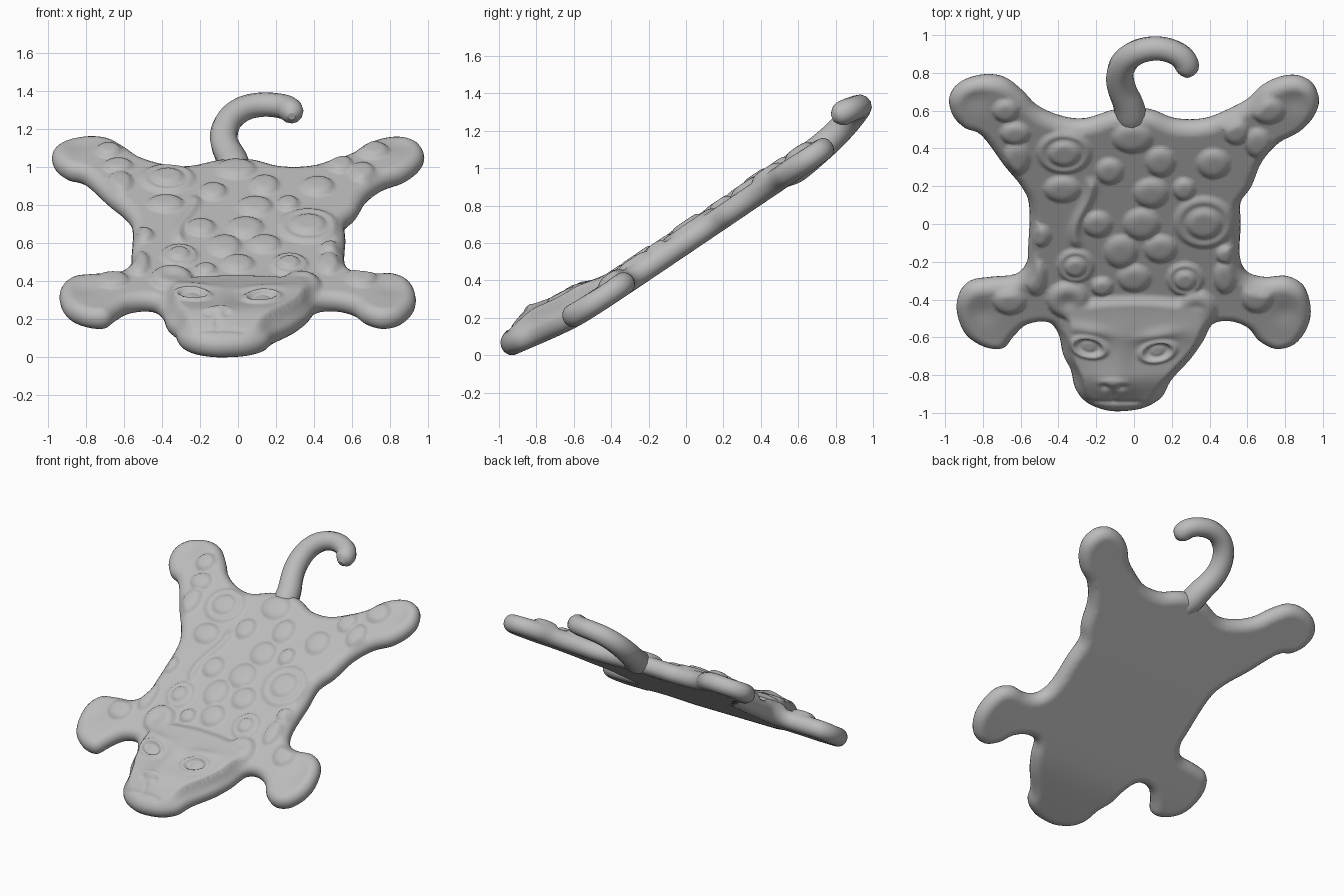
import bpy, bmesh, math
from mathutils import Vector
from mathutils.geometry import delaunay_2d_cdt

if "Cube" in bpy.data.objects:
    bpy.data.objects.remove(bpy.data.objects["Cube"])

R = 0.062        # half thickness of the pelt
STRETCH = 1.2    # plan length to length along the slope
STEP = 0.0135

grey = bpy.data.materials.new("grey")
grey.diffuse_color = (0.5, 0.5, 0.5, 1)
grey.use_nodes = True
grey.node_tree.nodes["Principled BSDF"].inputs["Base Color"].default_value = grey.diffuse_color

# Pelt outline seen in plan, control points counterclockwise from the chin
OUTLINE = [(-.05, -.985), (.06, -.965), (.15, -.91), (.2, -.82), (.3, -.71), (.37, -.61), (.42, -.52),
           (.51, -.505), (.6, -.54), (.66, -.61), (.75, -.655), (.85, -.63), (.92, -.54), (.935, -.44),
           (.9, -.335), (.81, -.285), (.69, -.29), (.6, -.26), (.56, -.17), (.565, 0), (.565, .12),
           (.625, .21), (.68, .34), (.77, .44), (.88, .5), (.955, .58), (.98, .66), (.945, .74), (.865, .778),
           (.77, .77), (.675, .725), (.6, .655), (.5, .6), (.37, .55), (.22, .55), (.08, .6), (-.09, .6),
           (-.26, .55), (-.39, .565), (-.51, .62), (-.59, .7), (-.68, .767), (-.79, .783), (-.91, .75),
           (-.975, .68), (-.965, .59), (-.9, .52), (-.81, .48), (-.69, .32), (-.6, .21), (-.555, .1),
           (-.56, -.12), (-.57, -.21), (-.63, -.275), (-.76, -.29), (-.87, -.31), (-.93, -.38), (-.935, -.48),
           (-.89, -.58), (-.79, -.645), (-.69, -.65), (-.63, -.58), (-.56, -.52), (-.455, -.51), (-.4, -.58),
           (-.375, -.69), (-.335, -.77), (-.31, -.87), (-.25, -.94), (-.15, -.98)]

# Raised spots: x, y, half width, half length
SPOTS = [(-.01, .455, .11, .08), (.14, .33, .08, .08), (.42, .32, .09, .08), (-.13, .28, .075, .07),
         (-.38, .185, .1, .07), (.09, .165, .095, .08), (.265, .185, .06, .06), (-.195, 0, .08, .07),
         (.04, 0, .1, .085), (-.07, -.145, .09, .09), (.14, -.13, .09, .075), (0, -.285, .09, .075),
         (.48, -.28, .06, .09), (.49, -.16, .06, .05), (.65, -.39, .085, .08), (-.66, -.41, .09, .07),
         (-.52, -.28, .06, .1), (-.5, -.06, .06, .06), (-.62, .35, .07, .09), (-.68, .6, .07, .06),
         (-.63, .48, .08, .06), (.71, .6, .09, .07), (.54, .49, .07, .07), (.655, .43, .07, .08),
         (-.17, -.33, .06, .05)]
RINGED = [(-.37, .38, .15, .115), (.37, .01, .165, .14), (-.31, -.22, .1, .09), (.27, -.29, .1, .09)]


def smooth(t):
    t = max(0, min(1, t))
    return t * t * (3 - 2 * t)


def ell(x, y, s):
    return math.hypot((x - s[0]) / s[2], (y - s[1]) / s[3])


def dome(x, y, s, height):
    q = ell(x, y, s)
    return height * (1 - q ** 4) if q < 1 else 0


def spread(pts, n=4):
    """Closed smooth curve through the points."""
    out = []
    for i in range(len(pts)):
        a, b, c, d = (Vector(pts[(i + k) % len(pts)]) for k in (-1, 0, 1, 2))
        for k in range(n):
            t = k / n
            out.append(0.5 * (2 * b + (c - a) * t + (2 * a - 5 * b + 4 * c - d) * t * t
                              + (3 * b - a - 3 * c + d) * t ** 3))
    return out


def mid(y):
    """Sloping middle surface, flatter under the head."""
    u = y + 0.6
    return 0.205 + 0.42 * u + 0.257 * (u + math.sqrt(u * u + 0.01)) / 2


def head(x, y):
    """Relief of the face; returns mask and height."""
    width = 0.23 + 0.17 * smooth((y + 0.95) / 0.4)
    cx = -0.08 + 0.09 * smooth((y + 0.95) / 0.45)
    m = smooth((width - abs(x - cx)) / 0.07) * smooth((-0.37 - 0.25 * x * x - y) / 0.05)
    h = 0.03 + 0.035 * smooth((-0.38 - y) / 0.2)
    h *= smooth((y + 1.02) / 0.25)
    h += 0.018 * math.exp(-ell(x, y, (-.1, -.84, .14, .1)) ** 2)          # muzzle
    h += 0.012 * math.exp(-ell(x, y, (-.075, -.7, .06, .16)) ** 2)        # nose bridge
    for ex, ey, tilt in ((-.24, -.625, -.15), (.125, -.65, .15)):         # eyes
        yy = y - tilt * (x - ex)
        q = ell(x, yy, (ex, ey, .085, .055))
        h -= 0.024 * math.exp(-q * q * 1.3)
        h += 0.022 * math.exp(-((q - 1) / 0.22) ** 2)
        h += 0.02 * math.exp(-ell(x, yy, (ex, ey, .04, .032)) ** 4)
        h += 0.014 * math.exp(-ell(x, yy, (ex, ey + .095, .11, .03)) ** 2)
    for nx in (-.155, -.065):                                             # nostrils
        h -= 0.014 * math.exp(-ell(x, y, (nx, -.845, .02, .018)) ** 2)
    h += 0.01 * math.exp(-ell(x, y, (-.11, -.82, .075, .025)) ** 4)       # nose
    h -= 0.012 * math.exp(-ell(x, y, (-.11, -.905, .012, .04)) ** 2)      # lip groove
    h -= 0.01 * math.exp(-((y + .945 + .25 * (x + .11) ** 2) / .012) ** 2) * smooth((.17 - abs(x + .11)) / .05)
    return m, h


def relief(x, y):
    h = max(dome(x, y, s, 0.027) for s in SPOTS)
    for s in RINGED:
        q = ell(x, y, s)
        h = max(h, dome(x, y, s, 0.034) - 0.016 * math.exp(-((q - 0.62) / 0.14) ** 2))
    sx = -0.27 + 0.045 * math.sin((y - 0.08) * 12)                        # winding fold
    h = max(h, 0.022 * math.exp(-((x - sx) / .025) ** 2) * smooth((.2 - abs(y - .06)) / .06))
    for s in ((-.35, -.40, .115, .1), (.33, -.45, .11, .105)):            # ears
        q = ell(x, y, s)
        h = max(h, dome(x, y, s, 0.045) - 0.02 * math.exp(-(q / 0.55) ** 2))
    for px, py in ((-.84, .66), (.85, .65), (-.8, -.47), (.8, -.47)):     # paw hollows
        h -= 0.01 * math.exp(-ell(x, y, (px, py, .07, .06)) ** 2)
    m, hh = head(x, y)
    return max(h, hh) * m + h * (1 - m)


def build_pelt():
    loop = spread([(x, y * STRETCH) for x, y in OUTLINE])
    n = len(loop)
    segs = [(loop[i], loop[(i + 1) % n] - loop[i]) for i in range(n)]

    def dist(p):
        best, inside = 9, False
        for a, e in segs:
            wx, wy = p.x - a.x, p.y - a.y
            t = max(0, min(1, (wx * e.x + wy * e.y) / (e.x * e.x + e.y * e.y)))
            best = min(best, (wx - e.x * t) ** 2 + (wy - e.y * t) ** 2)
            if (a.y > p.y) != (a.y + e.y > p.y) and wx < e.x * wy / e.y:
                inside = not inside
        return math.sqrt(best) if inside else -math.sqrt(best)

    pts = list(loop)
    for off in (0.004, 0.012, 0.024, 0.04):                               # rounded rim rings
        for i in range(n):
            t = (loop[(i + 1) % n] - loop[i - 1]).normalized()
            p = loop[i] + Vector((-t.y, t.x)) * off
            if dist(p) > off * 0.9:
                pts.append(p)
    for i in range(int(2 / STEP) + 1):                                    # inner grid
        for j in range(int(2.2 / STEP) + 1):
            p = Vector((-1 + i * STEP, -1.2 + (j + 0.5 * (i % 2)) * STEP))
            if dist(p) > 0.05:
                pts.append(p)
    vs, _, fs, *_ = delaunay_2d_cdt(pts, [], [list(range(n))], 1, 1e-6)

    bm = bmesh.new()
    top, low = [], []
    for p in vs:
        d = abs(dist(p))
        x, y = p.x, p.y / STRETCH
        slope = (mid(y + 0.01) - mid(y - 0.01)) / 0.02
        normal = Vector((0, -slope, 1)).normalized()
        base = Vector((x, y, mid(y)))
        t = R * math.sqrt(max(0, 1 - (1 - min(d / R, 1)) ** 2))
        if d < 1e-4:
            v = bm.verts.new(base)
            top.append(v)
            low.append(v)
            continue
        up = t + relief(x, y - 0.035) * smooth(d / 0.07)
        top.append(bm.verts.new(base + normal * up))
        low.append(bm.verts.new(base - normal * t))
    for f in fs:
        bm.faces.new([top[i] for i in f])
        if any(top[i] is not low[i] for i in f):
            bm.faces.new([low[i] for i in reversed(f)])
    bmesh.ops.recalc_face_normals(bm, faces=bm.faces)
    for f in bm.faces:
        f.smooth = True
    me = bpy.data.meshes.new("pelt")
    bm.to_mesh(me)
    bm.free()
    me.materials.append(grey)
    ob = bpy.data.objects.new("pelt", me)
    bpy.context.collection.objects.link(ob)
    return ob


# Curled tail: x, y, z, radius
TAIL = [(0, .48, .94, .05), (-.01, .55, .985, .085), (-.03, .64, 1.05, .08), (-.065, .71, 1.105, .075),
        (-.08, .79, 1.175, .073), (-.05, .87, 1.26, .07), (.03, .92, 1.32, .066), (.13, .934, 1.338, .064),
        (.22, .91, 1.33, .064), (.27, .87, 1.315, .066), (.282, .83, 1.295, .066), (.282, .80, 1.28, .05),
        (.282, .782, 1.272, .02)]


def build_tail():
    cu = bpy.data.curves.new("tail", "CURVE")
    cu.dimensions = "3D"
    cu.bevel_depth = 1
    cu.bevel_resolution = 4
    cu.use_fill_caps = True
    sp = cu.splines.new("NURBS")
    sp.points.add(len(TAIL) - 1)
    for p, (x, y, z, r) in zip(sp.points, TAIL):
        p.co = (x, y, z, 1)
        p.radius = r
    sp.order_u = 3
    sp.use_endpoint_u = True
    sp.resolution_u = 4
    sp.use_smooth = True
    cu.materials.append(grey)
    ob = bpy.data.objects.new("tail", cu)
    bpy.context.collection.objects.link(ob)
    return ob


pelt = build_pelt()
tail = build_tail()

# Rest the model on the ground
lowest = min(v.co.z for v in pelt.data.vertices)
for ob in (pelt, tail):
    ob.location.z -= lowest
